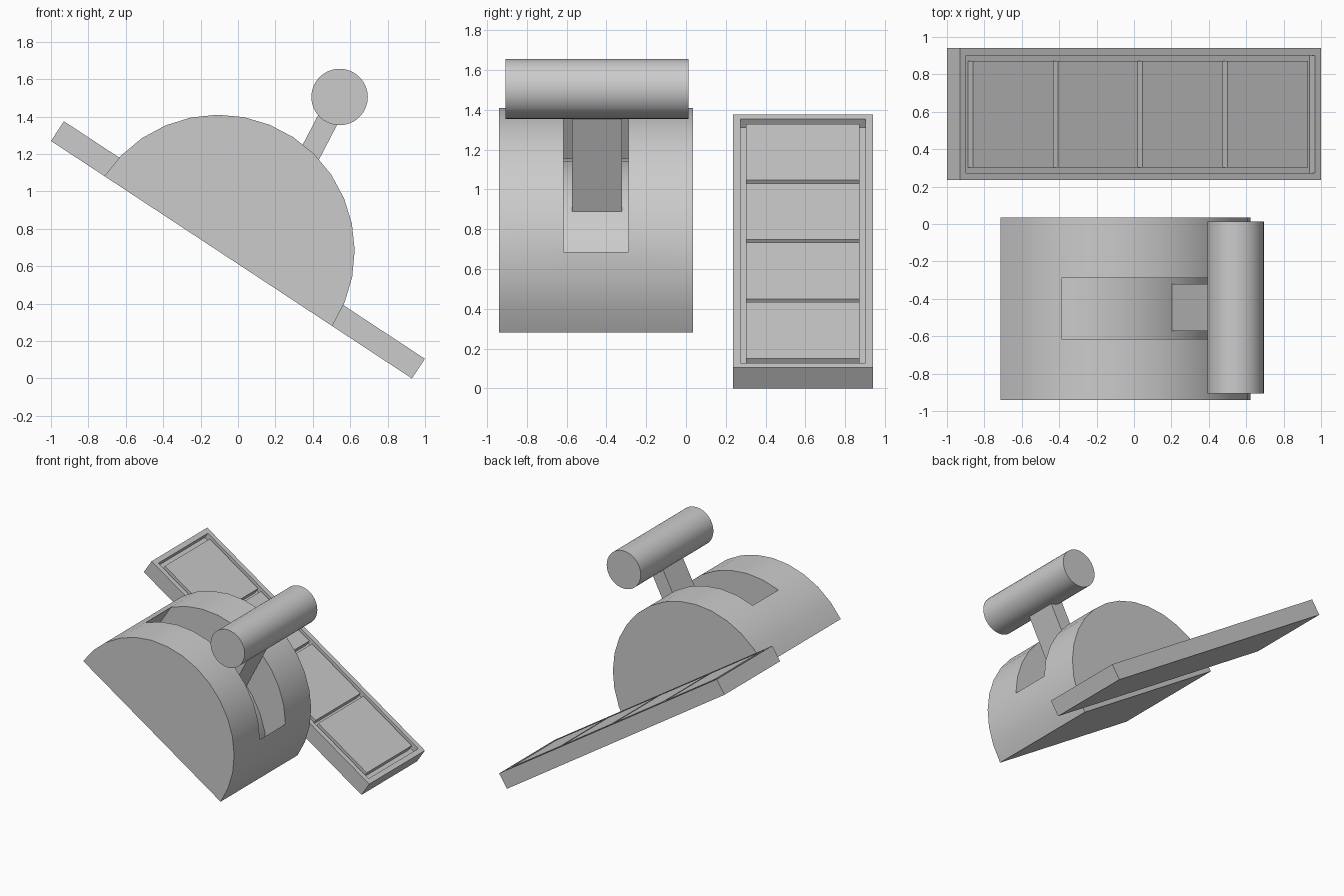
import bpy, bmesh
from math import cos, sin, radians, pi
from mathutils import Matrix, Vector

if "Cube" in bpy.data.objects:
    bpy.data.objects.remove(bpy.data.objects["Cube"])

TILT = radians(33.35)
# Local frame: x runs down the slope, z is normal to the sloping base
SLOPE = Matrix.Translation((-0.035, 0, 0.635)) @ Matrix.Rotation(TILT, 4, 'Y')


def finish(name, bm, matrix, smooth=False):
    bmesh.ops.recalc_face_normals(bm, faces=bm.faces)
    mesh = bpy.data.meshes.new(name)
    bm.to_mesh(mesh)
    bm.free()
    ob = bpy.data.objects.new(name, mesh)
    bpy.context.collection.objects.link(ob)
    ob.matrix_world = matrix
    if smooth:
        bpy.ops.object.select_all(action='DESELECT')
        ob.select_set(True)
        bpy.context.view_layer.objects.active = ob
        bpy.ops.object.shade_smooth_by_angle(angle=radians(30))
    return ob


def box_bm(center, size):
    bm = bmesh.new()
    bmesh.ops.create_cube(bm, size=1, matrix=Matrix.Translation(center) @ Matrix.Diagonal((*size, 1)))
    return bm


# Tray: sloping slab with a recess in its upper face
bm = box_bm((0, 0.5875, 0.063), (2.31, 0.705, 0.126))
top = max(bm.faces, key=lambda f: f.calc_center_median().z)
bmesh.ops.inset_region(bm, faces=[top], thickness=0.055)
floor = bmesh.ops.extrude_discrete_faces(bm, faces=[top])['faces'][0]
bmesh.ops.translate(bm, verts=floor.verts, vec=(0, 0, -0.05))
finish("tray", bm, SLOPE)

# Four flush panels in the recess, separated by narrow grooves
for i in range(4):
    bm = box_bm(((i - 1.5) * 0.543, 0.5875, 0.1005), (0.514, 0.57, 0.051))
    finish(f"panel_{i + 1}", bm, SLOPE)

# Half drum: 16-segment arc in three bands, the middle one sunk to form the slot
R, CX, SEG = 0.729, -0.084, 16
ys = [-0.94, -0.615, -0.29, 0.035]
bm = bmesh.new()
rings = [[bm.verts.new((CX - R * cos(pi * k / SEG), y, R * sin(pi * k / SEG)))
          for k in range(SEG + 1)] for y in ys]
slot = []
for b in range(3):
    for k in range(SEG):
        f = bm.faces.new((rings[b][k], rings[b][k + 1], rings[b + 1][k + 1], rings[b + 1][k]))
        if b == 1 and 3 <= k < 13:
            slot.append(f)
    bm.faces.new((rings[b][0], rings[b + 1][0], rings[b + 1][-1], rings[b][-1]))
bm.faces.new(rings[0])
bm.faces.new(rings[-1])
bmesh.ops.recalc_face_normals(bm, faces=bm.faces)
ext = bmesh.ops.extrude_face_region(bm, geom=slot)
bmesh.ops.translate(bm, verts=[v for v in ext['geom'] if isinstance(v, bmesh.types.BMVert)],
                    vec=(0, 0, -0.305))
bmesh.ops.delete(bm, geom=[f for f in slot if f.is_valid], context='FACES')
finish("half_drum", bm, SLOPE, smooth=True)

# Lever: flat bar from the slot floor to the handle
grip = Vector((0.543, -0.447, 1.505))
lean = Matrix.Translation(grip) @ Matrix.Rotation(radians(27.5), 4, 'Y')
bm = box_bm((0, 0, -0.335), (0.114, 0.252, 0.67))
finish("lever", bm, lean)

# Handle: crosswise cylinder
bm = bmesh.new()
bmesh.ops.create_cone(bm, cap_ends=True, segments=32, radius1=0.151, radius2=0.151, depth=0.92)
finish("handle", bm, Matrix.Translation(grip) @ Matrix.Rotation(pi / 2, 4, 'X'), smooth=True)
